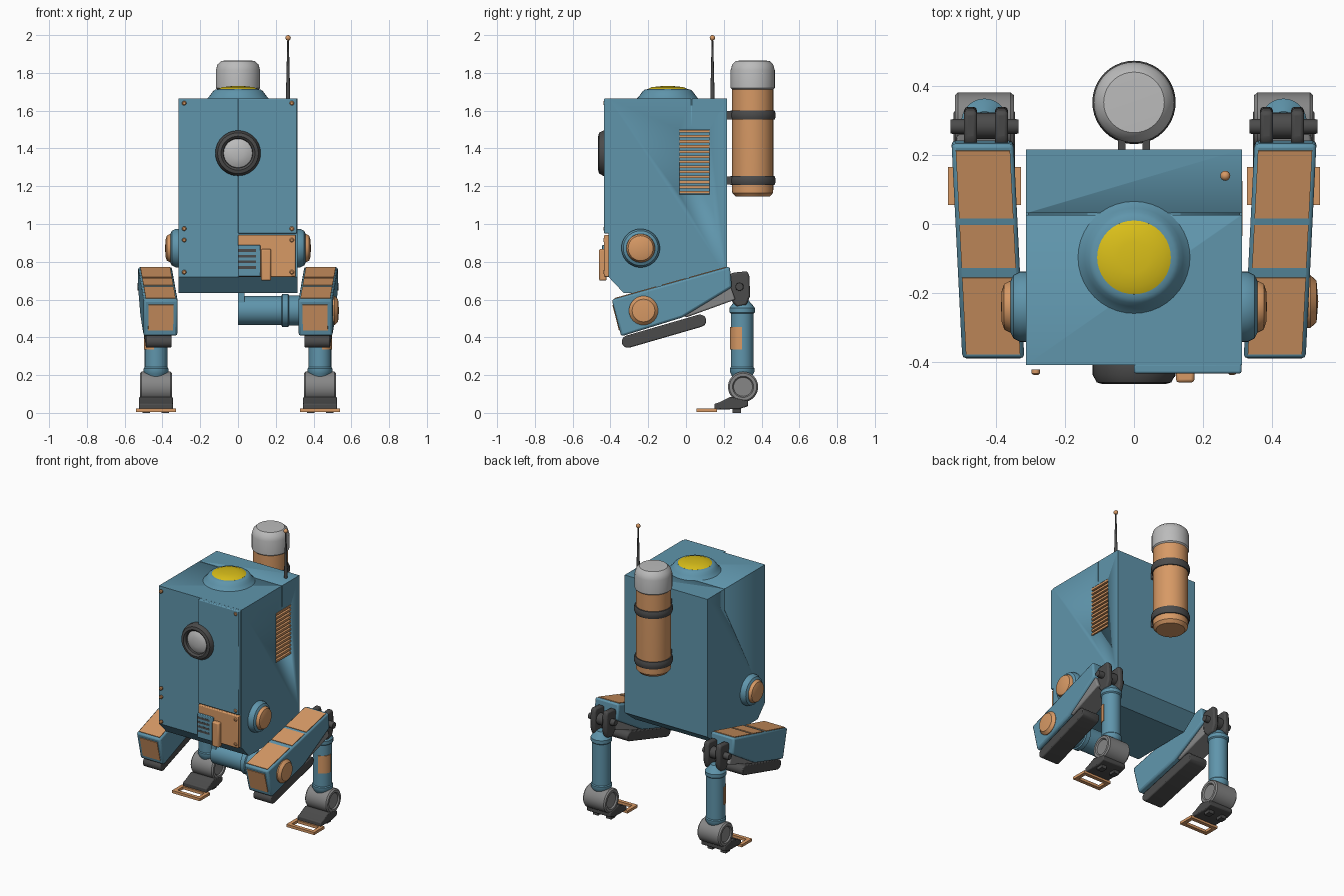
import bpy, bmesh
from math import cos, sin, pi, radians
from mathutils import Vector


def material(name, rgb):
    m = bpy.data.materials.new(name)
    m.diffuse_color = (*rgb, 1)
    return m


BLUE = material("blue_paint", (0.115, 0.30, 0.41))
ORANGE = material("orange_paint", (0.68, 0.32, 0.13))
YELLOW = material("yellow_glass", (0.70, 0.52, 0.01))
DARK = material("dark_metal", (0.07, 0.07, 0.07))
GREY = material("grey_metal", (0.24, 0.24, 0.24))
PALE = material("pale_metal", (0.50, 0.50, 0.50))


def finish(name, bm, mat, bevel=0.0):
    bmesh.ops.recalc_face_normals(bm, faces=bm.faces)
    me = bpy.data.meshes.new(name)
    bm.to_mesh(me)
    bm.free()
    ob = bpy.data.objects.new(name, me)
    bpy.context.collection.objects.link(ob)
    me.materials.append(mat)
    if bevel:
        b = ob.modifiers.new("bevel", "BEVEL")
        b.width, b.segments = bevel, 2
    return ob


def prism(name, yz, x0, x1, mat, bevel=0.0, s=1, shear=0.0):
    """Side profile extruded along x, mirrored by s, optionally yawed by shear."""
    bm = bmesh.new()
    rings = [[bm.verts.new((s * (x + shear * y), y, z)) for y, z in yz] for x in (x0, x1)]
    n = len(yz)
    bm.faces.new(rings[0])
    bm.faces.new(rings[1])
    for i in range(n):
        j = (i + 1) % n
        bm.faces.new((rings[0][i], rings[0][j], rings[1][j], rings[1][i]))
    return finish(name, bm, mat, bevel)


def box(name, x, y, z, mat, bevel=0.0, s=1):
    yz = [(y[0], z[0]), (y[1], z[0]), (y[1], z[1]), (y[0], z[1])]
    return prism(name, yz, x[0], x[1], mat, bevel, s)


def slab(p, q, t0, t1, off, depth=0.01):
    """Rectangle in the yz plane lying on edge p-q, standing proud by off."""
    p, q = Vector(p), Vector(q)
    d = q - p
    n = Vector((-d.y, d.x)).normalized()
    a, b = p + d * t0, p + d * t1
    return [a - n * depth, b - n * depth, b + n * off, a + n * off]


def lathe(name, prof, loc, axis, mat, s=1, seg=40, arc=None):
    """Revolve (radius, height) points; arc gives a closed partial sweep."""
    bm = bmesh.new()
    a0, a1 = arc or (0, 2 * pi)
    rows = []
    for k in range(seg + 1 if arc else seg):
        a = a0 + (a1 - a0) * k / seg
        row = []
        for r, h in prof:
            c, d = r * cos(a), r * sin(a)
            v = {"X": (h, c, d), "Y": (c, -h, d), "Z": (c, d, h)}[axis]
            v = Vector(loc) + Vector(v)
            row.append(bm.verts.new((s * v.x, v.y, v.z)))
        rows.append(row)
    n = len(prof)
    for k in range(seg):
        p, q = rows[k], rows[(k + 1) % len(rows)]
        for i in range(n if arc else n - 1):
            j = (i + 1) % n
            bm.faces.new((p[i], p[j], q[j], q[i]))
    if arc:
        bm.faces.new(rows[0])
        bm.faces.new(rows[-1])
    else:
        for i in (0, n - 1):
            if prof[i][0] > 1e-4:
                bm.faces.new([r[i] for r in rows])
        bmesh.ops.remove_doubles(bm, verts=bm.verts, dist=1e-5)
    return finish(name, bm, mat)


def cut(target, cutter):
    cutter.hide_render = True
    cutter.display_type = "WIRE"
    m = target.modifiers.new("cut", "BOOLEAN")
    m.object, m.solver = cutter, "EXACT"


# hull with lid seam and side vent pocket
hull = prism("hull", [(-0.41, 0.72), (-0.33, 0.635), (0.11, 0.635), (0.217, 0.72),
                      (0.217, 1.665), (-0.41, 1.665)], -0.314, 0.314, BLUE)
cut(hull, box("vent_cutter", (0.29, 0.35), (-0.035, 0.125), (1.155, 1.50), BLUE))
for s in (1, -1):
    cut(hull, box("seam_cutter", (0.308, 0.35), (0.026, 0.032), (1.52, 1.70), BLUE, 0, s))
cut(hull, box("lid_seam_cutter", (-0.4, 0.4), (0.026, 0.032), (1.659, 1.70), BLUE))
for i in range(13):
    z = 1.162 + i * 0.0268
    box("vent_slat", (0.292, 0.315), (-0.035, 0.125), (z, z + 0.014), ORANGE)

# front plates and bolts
box("front_plate", (0, 0.312), (-0.434, -0.405), (0.95, 1.665), BLUE, 0.006)
box("hatch_plate", (0, 0.305), (-0.434, -0.405), (0.72, 0.943), ORANGE, 0.006)
grille = box("hatch_grille", (0, 0.12), (-0.445, -0.41), (0.722, 0.888), BLUE, 0.004)
for i in range(4):
    z = 0.763 + i * 0.03
    box("grille_slot", (0, 0.095), (-0.446, -0.43), (z, z + 0.014), DARK)
box("hatch_handle", (0.122, 0.175), (-0.46, -0.42), (0.70, 0.868), ORANGE, 0.008)
for x in (-0.285, 0.285):
    for z in (0.745, 0.915, 0.975, 1.64):
        lathe("bolt", [(0.012, 0), (0.012, 0.012), (0.007, 0.016)], (x, -0.422, z), "Y", ORANGE, 1, 12)

# front eye
lathe("eye_rim", [(0.12, -0.024), (0.12, 0.004), (0.108, 0.026), (0.09, 0.031), (0.078, 0.02), (0.076, 0)],
      (0, -0.434, 1.375), "Y", DARK)
lathe("eye_lens", [(0.078, -0.02), (0.076, 0.005), (0.055, 0.016), (0.03, 0.021), (0, 0.023)],
      (0, -0.434, 1.375), "Y", PALE)

# roof dome
lathe("dome_base", [(0.168, 1.66), (0.155, 1.672), (0.143, 1.688), (0.132, 1.703), (0.12, 1.712), (0.106, 1.714), (0.1, 1.70)],
      (0, -0.097, 0), "Z", BLUE)
lathe("dome_glass", [(0.108, 1.70), (0.107, 1.714), (0.085, 1.724), (0.045, 1.729), (0, 1.731)],
      (0, -0.097, 0), "Z", YELLOW)

# antenna
lathe("antenna_rod", [(0.011, 1.66), (0.011, 1.69), (0.004, 1.98)], (0.265, 0.14, 0), "Z", DARK, 1, 12)
lathe("antenna_tip", [(0.0145 * sin(pi * i / 8), -0.0145 * cos(pi * i / 8)) for i in range(9)],
      (0.265, 0.14, 1.9855), "Z", ORANGE, 1, 16)

# rear tank
T = (0, 0.353, 0)
lathe("tank", [(0.09, 1.145), (0.108, 1.165), (0.109, 1.18), (0.109, 1.72)], T, "Z", ORANGE)
lathe("tank_cap", [(0.108, 1.712), (0.117, 1.72), (0.117, 1.815), (0.108, 1.845), (0.088, 1.864), (0, 1.866)], T, "Z", PALE)
for z in (1.23, 1.576):
    lathe("tank_band", [(0.105, z - 0.024), (0.116, z - 0.024), (0.121, z - 0.01), (0.121, z + 0.01),
                        (0.116, z + 0.024), (0.105, z + 0.024)], T, "Z", DARK)
    for s in (1, -1):
        box("tank_bracket", (0.024, 0.046), (0.21, 0.26), (z - 0.022, z + 0.022), DARK, 0, s)

# axle and its outer cap, right half only
A = (0, -0.225, 0.542)
lathe("axle", [(0.078, 0), (0.078, 0.23), (0.088, 0.235), (0.088, 0.265), (0.08, 0.27), (0.08, 0.34)], A, "X", BLUE)
box("axle_mount", (0, 0.035), (-0.29, -0.16), (0.58, 0.65), BLUE)
lathe("axle_cap", [(0.077, 0.49), (0.077, 0.512), (0.06, 0.53), (0, 0.535)], A, "X", ORANGE)

# hips and legs
TOP0, TOP1, LOW = (-0.393, 0.60), (0.232, 0.775), (-0.343, 0.405)
CX, SY = 0.434, 0.297
for s, side in ((1, "right"), (-1, "left")):
    H = (0, -0.24, 0.872)
    lathe(side + "_hip_ring", [(0.102, 0.31), (0.102, 0.33), (0.092, 0.35), (0.076, 0.358), (0.074, 0.34)], H, "X", BLUE, s)
    lathe(side + "_hip_cap", [(0.076, 0.33), (0.075, 0.36), (0.066, 0.377), (0.045, 0.384), (0, 0.386)], H, "X", ORANGE, s)

    prism(side + "_thigh", [TOP0, LOW, (-0.02, 0.505), (0.243, 0.665), TOP1], 0.338, 0.518, BLUE, 0.012, s, 0.05)
    for t0, t1 in ((0.025, 0.38), (0.425, 0.625), (0.655, 0.97)):
        prism(side + "_thigh_panel", slab(TOP0, TOP1, t0, t1, 0.004), 0.349, 0.507, ORANGE, 0, s, 0.05)
    prism(side + "_thigh_front_panel", slab(LOW, TOP0, 0.16, 0.86, 0.004), 0.361, 0.493, ORANGE, 0, s, 0.05)
    prism(side + "_thigh_underside", [(-0.03, 0.53), (0.235, 0.672), (0.262, 0.60), (0.0, 0.505)],
          0.36, 0.505, GREY, 0.008, s, 0.04)
    # skid with rounded ends under the thigh
    p, q = Vector((-0.308, 0.377)), Vector((0.075, 0.488))
    d = (q - p).normalized()
    n = Vector((-d.y, d.x))
    skid = [c + (n * cos(a) - d * sgn * sin(a)) * 0.033 * 1
            for c, sgn, angs in ((p, 1, range(0, 181, 30)), (q, -1, range(180, -1, -30)))
            for a in map(radians, angs)]
    prism(side + "_thigh_skid", skid, 0.365, 0.50, DARK, 0.006, s, 0.04)

    # knee fork and pin
    for x in (0.366, 0.456):
        prism(side + "_knee_fork", [(0.235, 0.60), (0.22, 0.72), (0.245, 0.742), (0.325, 0.75), (0.335, 0.725),
                                    (0.34, 0.62), (0.32, 0.57), (0.27, 0.56)], x, x + 0.037, DARK, 0.01, s)
    lathe(side + "_knee_pin", [(0.02, 0.335), (0.022, 0.345), (0.022, 0.523), (0.02, 0.533)], (0, 0.283, 0.668), "X", DARK, s, 24)
    lathe(side + "_knee_hub", [(0.038, 0.40), (0.038, 0.46)], (0, 0.285, 0.668), "X", DARK, s, 24)

    # shin
    lathe(side + "_shin", [(0.045, 0.17), (0.058, 0.205), (0.065, 0.218), (0.065, 0.236), (0.06, 0.242), (0.06, 0.525),
                           (0.067, 0.532), (0.067, 0.556), (0.055, 0.572), (0.03, 0.60)], (CX, SY, 0), "Z", BLUE, s)
    lathe(side + "_shin_panel", [(0.05, 0.335), (0.0645, 0.335), (0.0645, 0.455), (0.05, 0.455)],
          (CX, SY, 0), "Z", ORANGE, s, 10, (radians(-80), 0))

    # ankle and foot
    lathe(side + "_ankle", [(0.05, 0.358), (0.056, 0.349), (0.072, 0.349), (0.08, 0.358), (0.08, 0.511),
                            (0.072, 0.52), (0.056, 0.52), (0.05, 0.511)], (0, 0.302, 0.138), "X", GREY, s)
    prism(side + "_foot", [(0.15, 0.018), (0.15, 0.048), (0.175, 0.055), (0.235, 0.085), (0.30, 0.07), (0.328, 0.065),
                           (0.328, 0.035), (0.28, 0.02)], 0.345, 0.524, DARK, 0.006, s)
    for x in (0.365, 0.465):
        box(side + "_foot_pad", (x, x + 0.04), (0.245, 0.29), (0, 0.04), DARK, 0, s)
    for x in (0.328, 0.515):
        box(side + "_toe_frame_side", (x, x + 0.025), (0.055, 0.165), (0.004, 0.022), ORANGE, 0, s)
    for y in (0.055, 0.14):
        box(side + "_toe_frame_bar", (0.328, 0.54), (y, y + 0.025), (0.004, 0.022), ORANGE, 0, s)

# smooth round parts, keep hard edges
bpy.ops.object.select_all(action="SELECT")
bpy.context.view_layer.objects.active = hull
bpy.ops.object.shade_smooth_by_angle(angle=radians(32))
